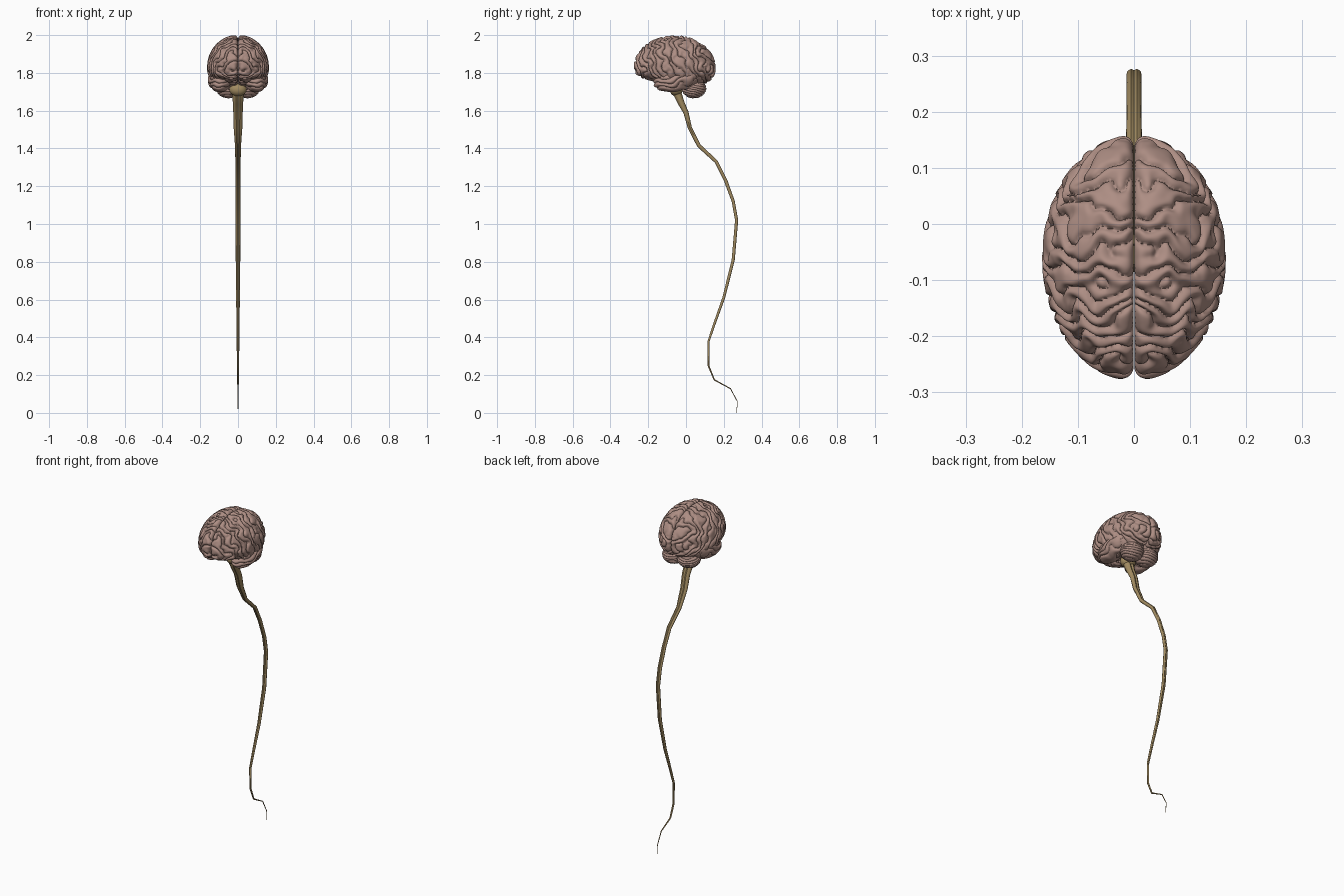
import bpy, bmesh, math
from mathutils import Vector, Matrix, noise

if "Cube" in bpy.data.objects:
    bpy.data.objects.remove(bpy.data.objects["Cube"])


def material(name, rgb):
    m = bpy.data.materials.new(name)
    m.diffuse_color = (*rgb, 1)
    m.use_nodes = True
    m.node_tree.nodes["Principled BSDF"].inputs["Base Color"].default_value = m.diffuse_color
    return m


BRAIN = material("pinkish brown", (0.42, 0.27, 0.23))
CORD = material("tan", (0.36, 0.26, 0.12))


def finish(name, bm, mat, mirror=False, sharp=None):
    bmesh.ops.recalc_face_normals(bm, faces=bm.faces)
    me = bpy.data.meshes.new(name)
    bm.to_mesh(me)
    bm.free()
    me.materials.append(mat)
    me.shade_smooth()
    if sharp:
        me.set_sharp_from_angle(angle=math.radians(sharp))
    ob = bpy.data.objects.new(name, me)
    bpy.context.collection.objects.link(ob)
    if mirror:
        ob.modifiers.new("mirror", 'MIRROR').use_mirror_merge = False
    return ob


def sphere(level):
    bm = bmesh.new()
    bmesh.ops.create_icosphere(bm, subdivisions=level, radius=1)
    return bm


def fold(phase, depth):
    """Inward offset: round ridges separated by narrow grooves."""
    return depth * (1 - abs(math.sin(phase)) ** 0.55)


def smooth01(t):
    t = min(max(t, 0), 1)
    return t * t * (3 - 2 * t)


# Cerebral hemisphere: half an egg, flatter underneath, with winding folds
bm = sphere(7)
bmesh.ops.bisect_plane(bm, geom=bm.verts[:] + bm.edges[:] + bm.faces[:],
                       plane_co=(0, 0, 0), plane_no=(1, 0, 0), clear_inner=True)
for v in bm.verts:
    n = v.co.copy()
    x, y = n.x * 0.164, n.y * 0.22 - 0.06
    if n.z >= 0:
        z = 1.83 + n.z * 0.172
    else:
        z = 1.83 - (-n.z) ** 0.72 * (0.085 + 0.035 * smooth01((y + 0.2) / 0.25))
    p = Vector((x, y, z))
    wind = 4.2 * noise.noise(p * 16) + 1.2 * noise.noise(p * 34 + Vector((5, 2, 8)))
    phase = 88 * (y + 0.45 * (z - 1.83)) + 22 * x + wind
    d = fold(phase, 0.015) + 0.022 * math.exp(-x / 0.007)
    inward = Vector((n.x / 0.164, n.y / 0.22, n.z / 0.16)).normalized()
    p -= inward * d
    p.x = max(p.x, 0.001)
    v.co = p
bmesh.ops.holes_fill(bm, edges=[e for e in bm.edges if e.is_boundary], sides=0)
finish("cerebral_hemispheres", bm, BRAIN, mirror=True, sharp=70)

# Temporal lobe: tilted ellipsoid under each side, folds run lengthwise
bm = sphere(6)
tilt = Matrix.Rotation(math.radians(10), 3, 'X')
for v in bm.verts:
    n = v.co.copy()
    p = tilt @ Vector((n.x * 0.064, n.y * 0.125, n.z * 0.062)) + Vector((0.096, -0.05, 1.762))
    phase = 85 * (p.z - 0.25 * p.y) + 3.4 * noise.noise(p * 16)
    v.co = p - (tilt @ n) * fold(phase, 0.011)
finish("temporal_lobes", bm, BRAIN, mirror=True, sharp=70)

# Cerebellum: two rounded lobes with fine level folds
bm = sphere(6)
for v in bm.verts:
    n = v.co.copy()
    p = Vector((n.x * 0.066, n.y * 0.066, n.z * 0.052)) + Vector((0.05, 0.042, 1.717))
    phase = 230 * (p.z + 0.25 * p.y) + 1.5 * noise.noise(p * 20)
    p -= n * fold(phase, 0.005)
    p.x = max(p.x, 0.001)
    v.co = p
finish("cerebellum", bm, BRAIN, mirror=True, sharp=70)

# Pons: the bulge at the front of the brainstem
bm = sphere(4)
for v in bm.verts:
    v.co = Vector((v.co.x * 0.046, v.co.y * 0.034 - 0.052, v.co.z * 0.036 + 1.712))
finish("pons", bm, CORD)

# Brainstem and spinal cord: (y, z, half width, half depth) along the curve
PATH = [(-0.055, 1.76, .036, .026), (-0.045, 1.69, .032, .024), (-0.025, 1.64, .027, .019),
        (0.0, 1.59, .025, .015), (0.02, 1.51, .023, .012), (0.068, 1.415, .016, .011),
        (0.16, 1.33, .014, .010), (0.21, 1.23, .013, .010), (0.25, 1.12, .013, .009),
        (0.268, 1.02, .013, .009), (0.25, 0.81, .012, .009), (0.20, 0.61, .010, .008),
        (0.15, 0.47, .008, .007), (0.118, 0.375, .007, .006), (0.119, 0.25, .006, .005),
        (0.15, 0.175, .005, .004), (0.236, 0.128, .003, .003), (0.272, 0.06, .002, .002),
        (0.268, 0.0, .001, .001)]
SIDES = 16
bm = bmesh.new()
rings = []
for i, (y, z, w, d) in enumerate(PATH):
    a, b = PATH[max(i - 1, 0)], PATH[min(i + 1, len(PATH) - 1)]
    t = Vector((0, b[0] - a[0], b[1] - a[1])).normalized()
    if i == len(PATH) - 1:
        t = Vector((0, 0, -1))
    side = Vector((0, -t.z, t.y))
    ring = []
    for k in range(SIDES):
        ang = 2 * math.pi * k / SIDES
        # pinch front and back into the midline grooves
        groove = 0.65 if k in (SIDES // 4, 3 * SIDES // 4) else 1
        ring.append(bm.verts.new(Vector((0, y, z)) + Vector((w * math.cos(ang), 0, 0))
                                 + side * d * groove * math.sin(ang)))
    rings.append(ring)
for r, s in zip(rings, rings[1:]):
    for k in range(SIDES):
        m = (k + 1) % SIDES
        bm.faces.new((r[k], r[m], s[m], s[k]))
bm.faces.new(rings[0])
bm.faces.new(rings[-1])
finish("spinal_cord", bm, CORD, sharp=35)
